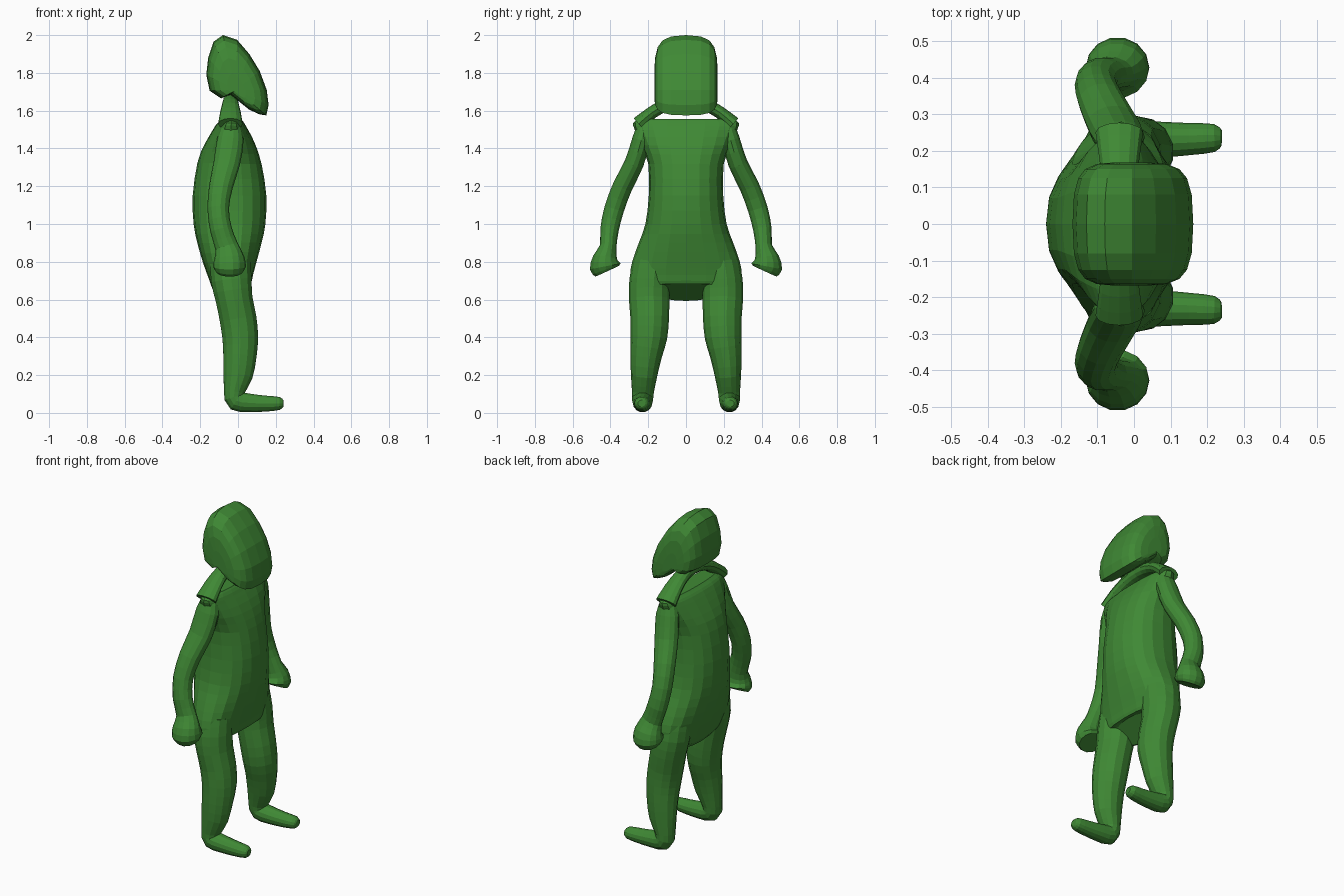
import bpy, math
from mathutils import Vector

if "Cube" in bpy.data.objects:
    bpy.data.objects.remove(bpy.data.objects["Cube"])

green = bpy.data.materials.new("green")
green.diffuse_color = (0.05, 0.25, 0.035, 1)
green.use_nodes = True
green.node_tree.nodes["Principled BSDF"].inputs["Base Color"].default_value = green.diffuse_color


def loft(name, rings, mirror=False):
    """Skin a list of equal-length point rings, capped at both ends."""
    n = len(rings[0])
    verts = [p for ring in rings for p in ring]
    faces = [(i * n + j, i * n + (j + 1) % n, (i + 1) * n + (j + 1) % n, (i + 1) * n + j)
             for i in range(len(rings) - 1) for j in range(n)]
    last = (len(rings) - 1) * n
    faces += [tuple(reversed(range(n))), tuple(range(last, last + n))]
    me = bpy.data.meshes.new(name)
    me.from_pydata(verts, [], faces)
    me.materials.append(green)
    ob = bpy.data.objects.new(name, me)
    bpy.context.collection.objects.link(ob)
    # outward normals
    bpy.context.view_layer.objects.active = ob
    ob.select_set(True)
    bpy.ops.object.mode_set(mode='EDIT')
    bpy.ops.mesh.select_all(action='SELECT')
    bpy.ops.mesh.normals_make_consistent(inside=False)
    bpy.ops.object.mode_set(mode='OBJECT')
    ob.select_set(False)
    if mirror:
        m = ob.modifiers.new("mirror", 'MIRROR')
        m.use_axis = (False, True, False)
    return ob


def smooth_path(pts, steps):
    """Catmull-Rom interpolation of tuples of any length."""
    out = []
    for i in range(len(pts) - 1):
        a, b, c, d = pts[max(i - 1, 0)], pts[i], pts[i + 1], pts[min(i + 2, len(pts) - 1)]
        for s in range(steps):
            t = s / steps
            out.append(tuple(0.5 * (2 * q + (r - p) * t + (2 * p - 5 * q + 4 * r - w) * t * t
                                    + (3 * q - p - 3 * r + w) * t ** 3)
                             for p, q, r, w in zip(a, b, c, d)))
    return out + [pts[-1]]


def tube(name, pts, ref, sides=16, steps=2, power=2.0, mirror=False):
    """pts: (x, y, z, radius along ref, radius across)."""
    pts = smooth_path(pts, steps)
    rings = []
    for i, (x, y, z, ru, rv) in enumerate(pts):
        t = Vector(pts[min(i + 1, len(pts) - 1)][:3]) - Vector(pts[max(i - 1, 0)][:3])
        t.normalize()
        u = Vector(ref)
        u = (u - t * u.dot(t)).normalized()
        v = t.cross(u)
        ring = []
        for k in range(sides):
            a = 2 * math.pi * k / sides
            c, s = math.cos(a), math.sin(a)
            cu = math.copysign(abs(c) ** (2 / power), c)
            sv = math.copysign(abs(s) ** (2 / power), s)
            ring.append(Vector((x, y, z)) + u * ru * cu + v * rv * sv)
        rings.append(ring)
    return loft(name, rings, mirror)


# torso: height, back x, front x, half width
sections = [(.64, -.10, .06, .15), (.66, -.13, .07, .27), (.72, -.155, .08, .295),
            (.80, -.185, .10, .285), (.90, -.215, .125, .25), (1.0, -.235, .145, .215),
            (1.15, -.24, .15, .197), (1.32, -.215, .125, .20), (1.42, -.175, .095, .24),
            (1.50, -.13, .055, .272), (1.535, -.105, .035, .28), (1.555, -.085, .015, .25)]
tube("torso", [((a + b) / 2, 0, z, w, (b - a) / 2) for z, a, b, w in sections],
     (0, 1, 0), sides=20, power=2.3)

# shoulder yoke arching up to the head
half = [(-.04, .25, 1.53, .065, .04), (-.04, .18, 1.59, .055, .033), (-.04, .10, 1.632, .045, .035)]
tube("shoulder_yoke", [(x, -y, z, a, b) for x, y, z, a, b in half]
     + [(-.04, 0, 1.65, .04, .038)] + half[::-1], (1, 0, 0), sides=12)

# arms with flared hands
tube("arm", [(-.035, .215, 1.53, .045, .04), (-.04, .235, 1.45, .07, .05),
             (-.06, .275, 1.32, .07, .052), (-.09, .335, 1.2, .063, .054),
             (-.105, .38, 1.08, .057, .054), (-.09, .405, .97, .058, .05),
             (-.06, .412, .88, .062, .045), (-.047, .428, .82, .08, .066),
             (-.045, .427, .775, .087, .085), (-.045, .418, .75, .072, .07)],
     (1, 0, 0), sides=14, mirror=True)

# legs running into the feet
tube("leg", [(-.04, .18, .80, .10, .11), (-.035, .193, .70, .107, .11),
             (-.02, .195, .60, .107, .10), (0, .192, .50, .102, .10),
             (.012, .197, .40, .097, .097), (.01, .212, .30, .083, .09),
             (0, .222, .20, .07, .08), (-.02, .228, .11, .058, .056),
             (-.008, .23, .064, .055, .056), (.06, .23, .053, .05, .05),
             (.15, .232, .049, .044, .043), (.22, .235, .05, .038, .035),
             (.24, .235, .05, .02, .018)],
     (0, 1, 0), sides=14, mirror=True)

# head: side profile scaled down towards both cheeks
profile = [(-.08, 2.0), (-.13, 1.965), (-.158, 1.88), (-.168, 1.79), (-.15, 1.705),
           (-.09, 1.665), (-.04, 1.685), (.01, 1.645), (.06, 1.605), (.115, 1.58),
           (.15, 1.575), (.162, 1.63), (.152, 1.71), (.115, 1.81), (.06, 1.90), (-.005, 1.975)]
cheeks = [(.168, .3), (.164, .58), (.15, .78), (.125, .9), (.08, .975)]
slices = [(-y, s) for y, s in cheeks] + [(0, 1)] + cheeks[::-1]
cx, cz = -.01, 1.71
loft("head", [[Vector((cx + (x - cx) * s, y, cz + (z - cz) * s)) for x, z in profile]
              for y, s in slices])
